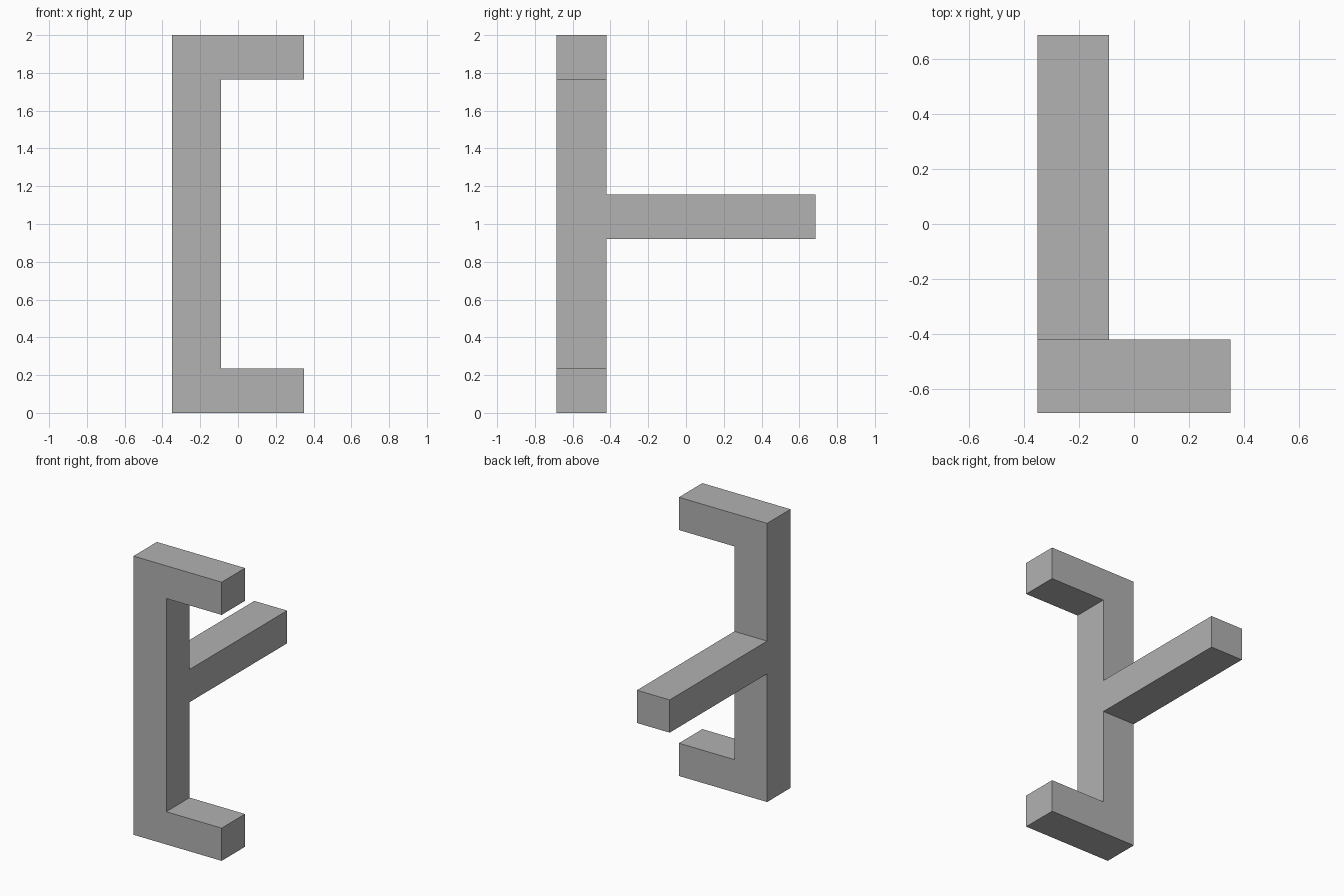
import bpy
import bmesh
from mathutils import Vector

cube = bpy.data.objects.get("Cube")
if cube:
    bpy.data.objects.remove(cube, do_unlink=True)

# Single grey finish
GREY = (0.445, 0.445, 0.445, 1.0)
grey = bpy.data.materials.new("plain_grey")
grey.use_nodes = True
grey.diffuse_color = GREY
grey.node_tree.nodes["Principled BSDF"].inputs["Base Color"].default_value = GREY

# Shared dimensions
LEFT, RIGHT, INNER = -0.35, 0.35, -0.09
FRONT, JOINT, BACK = -0.685, -0.42, 0.685
HEIGHT, ARM = 2.0, 0.235
STEM_LOW, STEM_HIGH = 0.92, 1.155


def extrude_profile(name, points, y0, y1, front_cap=True):
    """Extrude an x-z outline along y into a flat-faced solid."""
    bm = bmesh.new()
    cap = bm.faces.new([bm.verts.new((x, y0, z)) for x, z in points])
    result = bmesh.ops.extrude_face_region(bm, geom=[cap], use_keep_orig=True)
    moved = [v for v in result["geom"] if isinstance(v, bmesh.types.BMVert)]
    bmesh.ops.translate(bm, verts=moved, vec=Vector((0, y1 - y0, 0)))
    bmesh.ops.recalc_face_normals(bm, faces=bm.faces)
    if not front_cap:
        bmesh.ops.delete(bm, geom=[cap], context="FACES_ONLY")
    mesh = bpy.data.meshes.new(name)
    bm.to_mesh(mesh)
    bm.free()
    mesh.materials.append(grey)
    obj = bpy.data.objects.new(name, mesh)
    bpy.context.collection.objects.link(obj)
    return obj


# Upright with a top and bottom arm, as one bracket outline
extrude_profile("bracket", [
    (LEFT, 0), (RIGHT, 0), (RIGHT, ARM), (INNER, ARM),
    (INNER, HEIGHT - ARM), (RIGHT, HEIGHT - ARM),
    (RIGHT, HEIGHT), (LEFT, HEIGHT),
], FRONT, JOINT)

# Stem reaching backwards, open where it meets the upright
extrude_profile("rear_stem", [
    (LEFT, STEM_LOW), (INNER, STEM_LOW),
    (INNER, STEM_HIGH), (LEFT, STEM_HIGH),
], JOINT, BACK, front_cap=False)
